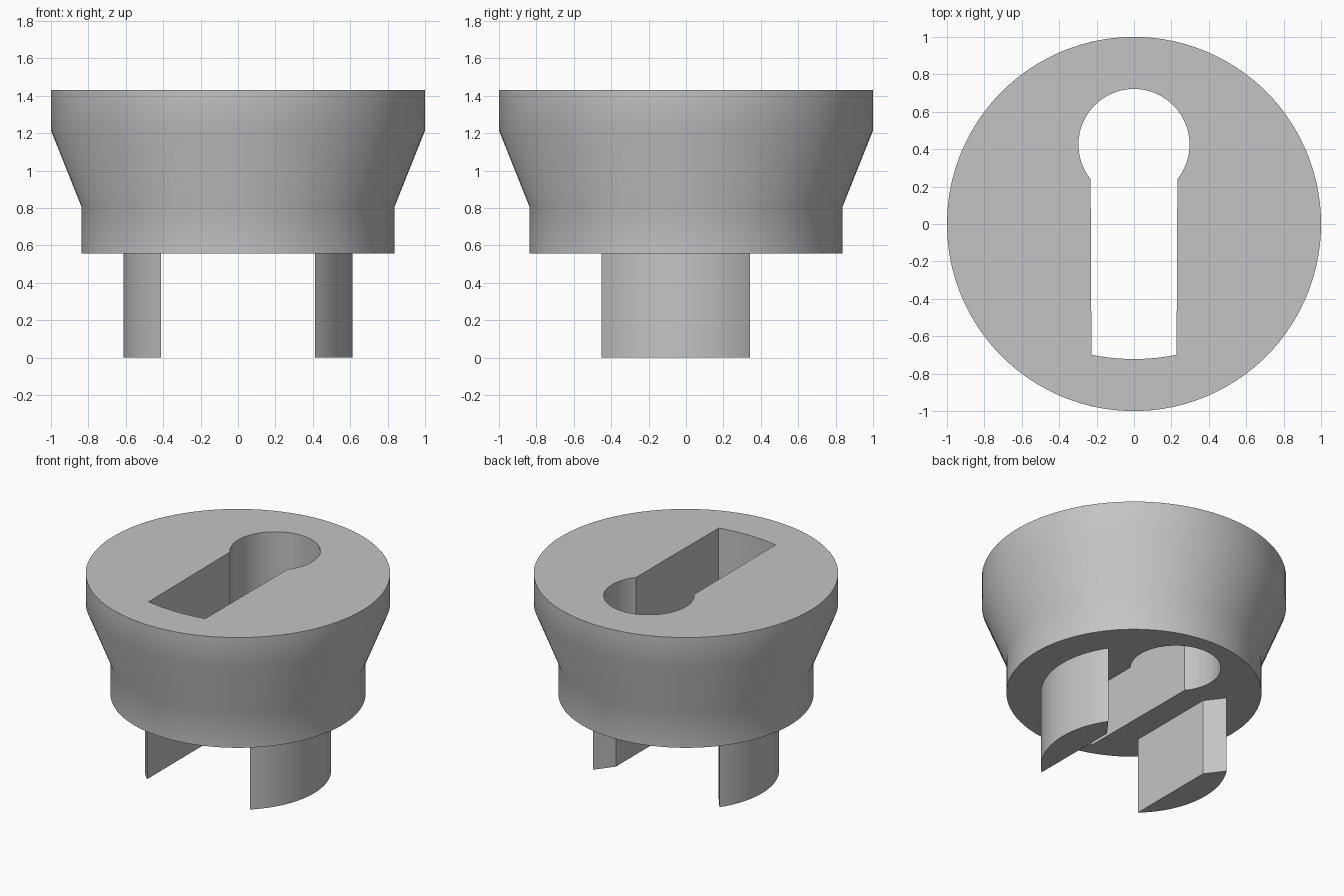
import bpy, bmesh
from math import sin, cos, radians, atan2, hypot, pi

cube = bpy.data.objects.get("Cube")
if cube:
    bpy.data.objects.remove(cube, do_unlink=True)

grey = bpy.data.materials.new("plain_grey")
grey.use_nodes = True
colour = (0.55, 0.55, 0.55, 1)
grey.diffuse_color = colour
grey.node_tree.nodes["Principled BSDF"].inputs["Base Color"].default_value = colour


def arc(cx, cy, r, start, end, steps):
    """Points along a circular arc, angles in radians."""
    angles = [start + (end - start) * i / steps for i in range(steps + 1)]
    return [(cx + r * cos(a), cy + r * sin(a)) for a in angles]


def make_object(name, bm):
    bmesh.ops.recalc_face_normals(bm, faces=bm.faces[:])
    mesh = bpy.data.meshes.new(name)
    bm.to_mesh(mesh)
    bm.free()
    mesh.materials.append(grey)
    obj = bpy.data.objects.new(name, mesh)
    bpy.context.collection.objects.link(obj)
    return obj


def prism(name, outline, z0, z1):
    """Extrude a flat outline between two heights."""
    bm = bmesh.new()
    face = bm.faces.new([bm.verts.new((x, y, z0)) for x, y in outline])
    top = bmesh.ops.extrude_face_region(bm, geom=[face])["geom"]
    verts = [v for v in top if isinstance(v, bmesh.types.BMVert)]
    bmesh.ops.translate(bm, verts=verts, vec=(0, 0, z1 - z0))
    return make_object(name, bm)


def select_only(obj):
    bpy.ops.object.select_all(action='DESELECT')
    obj.select_set(True)
    bpy.context.view_layer.objects.active = obj


def smooth(obj):
    select_only(obj)
    bpy.ops.object.shade_smooth_by_angle(angle=radians(30))


# Flared round body, built as stacked rings
BASE = 0.555
SIDES = 128
bm = bmesh.new()
rings = []
for r, z in [(0.838, BASE), (0.838, 0.81), (1.0, 1.215), (1.0, 1.43)]:
    rings.append([bm.verts.new((r * cos(2 * pi * i / SIDES), r * sin(2 * pi * i / SIDES), z))
                  for i in range(SIDES)])
for low, high in zip(rings, rings[1:]):
    for i in range(SIDES):
        j = (i + 1) % SIDES
        bm.faces.new((low[i], low[j], high[j], high[i]))
bm.faces.new(rings[0])
bm.faces.new(rings[-1])
body = make_object("flared_body", bm)

# Keyhole opening: round back end, straight slot, shallow curved front end
half, eye_y, eye_r = 0.232, 0.425, 0.297
neck = atan2(-(eye_r ** 2 - half ** 2) ** 0.5, half)
outline = arc(0, eye_y, eye_r, neck, pi - neck, 56)
front_r = 1.15
spread = atan2(half, front_r)
outline += arc(0, front_r - 0.722, front_r, -pi / 2 - spread, -pi / 2 + spread, 12)
cutter = prism("keyhole_cutter", outline, 0.3, 1.7)
cutter.hide_render = True
cut = body.modifiers.new("keyhole", 'BOOLEAN')
cut.operation = 'DIFFERENCE'
cut.solver = 'EXACT'
cut.object = cutter
select_only(body)
bpy.ops.object.modifier_apply(modifier="keyhole")
bpy.data.objects.remove(cutter, do_unlink=True)
smooth(body)

# Two legs: circle segments with a flat inner face and a slanted back end
leg_r, flat_x, back_y = 0.612, 0.412, 0.342
start = -atan2((leg_r ** 2 - flat_x ** 2) ** 0.5, flat_x)
end = atan2(back_y, (leg_r ** 2 - back_y ** 2) ** 0.5)
segment = arc(0, 0, leg_r, start, end, 32) + [(flat_x, 0.215)]
for name, side in (("left_leg", 1), ("right_leg", -1)):
    smooth(prism(name, [(side * x, y) for x, y in segment], 0, BASE))
